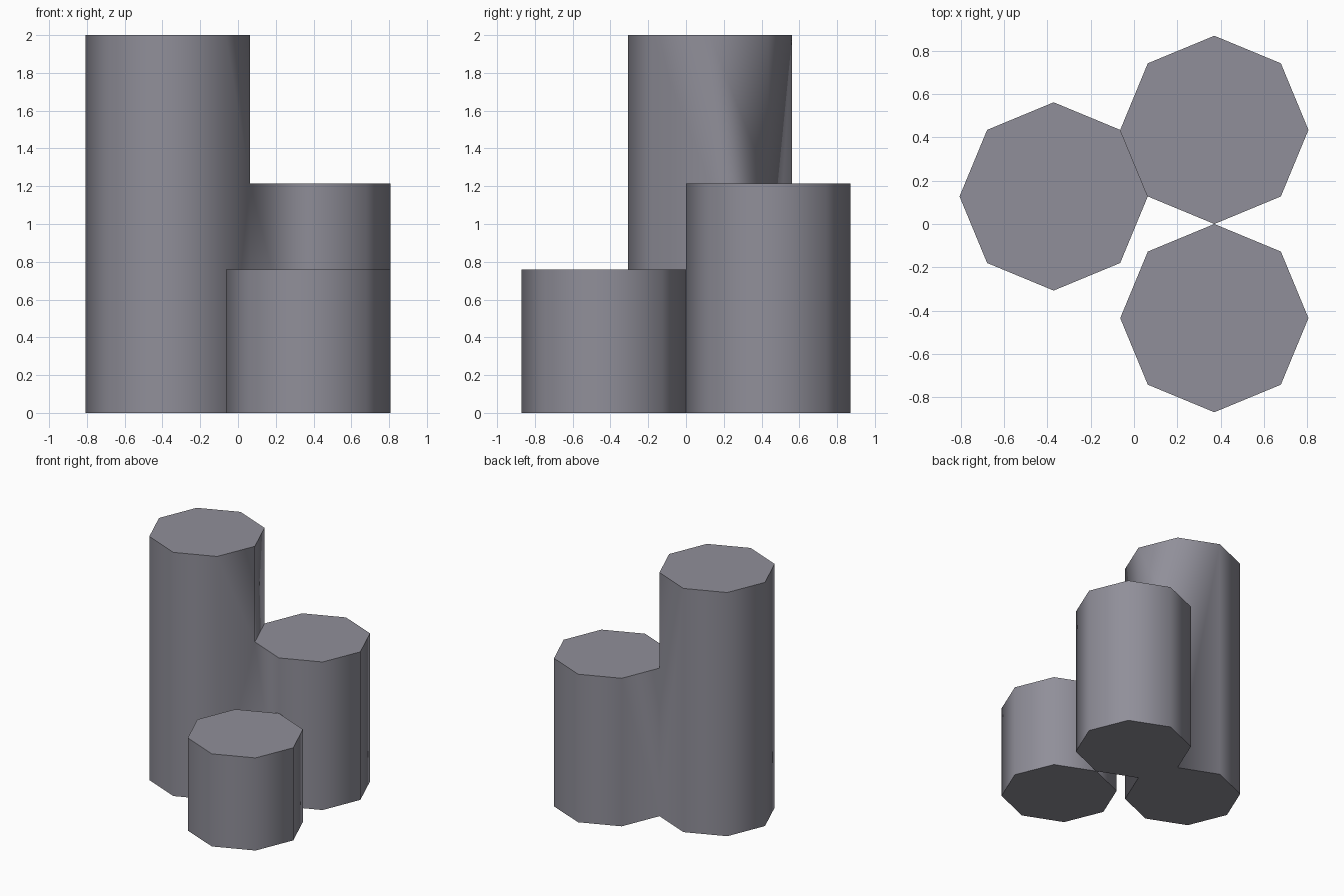
import bpy, bmesh, math
from mathutils import Matrix

if "Cube" in bpy.data.objects:
    bpy.data.objects.remove(bpy.data.objects["Cube"])

R = 0.435                                   # octagon corner radius
DX = R * (1 + math.cos(math.radians(45))) / 2   # half offset of two columns sharing a side
DY = R * math.sin(math.radians(45))
TALL, MIDDLE, SHORT = 2.0, 1.215, 0.76

grey = bpy.data.materials.new("stone grey")
grey.diffuse_color = (0.28, 0.275, 0.32, 1)
grey.use_nodes = True
grey.node_tree.nodes["Principled BSDF"].inputs["Base Color"].default_value = grey.diffuse_color


def column(bm, x, y, h):
    return bmesh.ops.create_cone(bm, cap_ends=True, segments=8, radius1=R, radius2=R,
                                 depth=h, matrix=Matrix.Translation((x, y, h / 2)))["verts"]


def side_facing(verts, angle):
    d = (math.cos(angle), math.sin(angle), 0)
    faces = {f for v in verts for f in v.link_faces}
    return max(faces, key=lambda f: f.normal.dot(d))


def finish(bm, name):
    # smooth walls, crisp rims around the caps
    bmesh.ops.recalc_face_normals(bm, faces=bm.faces[:])
    bm.normal_update()
    for f in bm.faces:
        f.smooth = True
    for e in bm.edges:
        e.smooth = not any(abs(f.normal.z) > 0.9 for f in e.link_faces)
    mesh = bpy.data.meshes.new(name)
    bm.to_mesh(mesh)
    bm.free()
    mesh.materials.append(grey)
    bpy.context.collection.objects.link(bpy.data.objects.new(name, mesh))


# Tall and middle columns, joined along one shared side
bm = bmesh.new()
tall = column(bm, -DX, R - DY, TALL)
middle = column(bm, DX, R, MIDDLE)
bm.normal_update()
wall = side_facing(tall, math.radians(22.5))
hidden = side_facing(middle, math.radians(202.5))
cuts = []
for e in [e for e in wall.edges if abs(e.verts[0].co.z - e.verts[1].co.z) > 1]:
    low = min(e.verts, key=lambda v: v.co.z)
    cuts.append(bmesh.utils.edge_split(e, low, MIDDLE / TALL)[1])
new_face, _ = bmesh.utils.face_split(wall, cuts[0], cuts[1])
lower = min((wall, new_face), key=lambda f: f.calc_center_median().z)
bmesh.ops.delete(bm, geom=[lower, hidden], context='FACES_ONLY')
bmesh.ops.remove_doubles(bm, verts=bm.verts[:], dist=0.001)
finish(bm, "tall_and_middle_columns")

# Short column at the front
bm = bmesh.new()
column(bm, DX, -R, SHORT)
finish(bm, "short_column")
